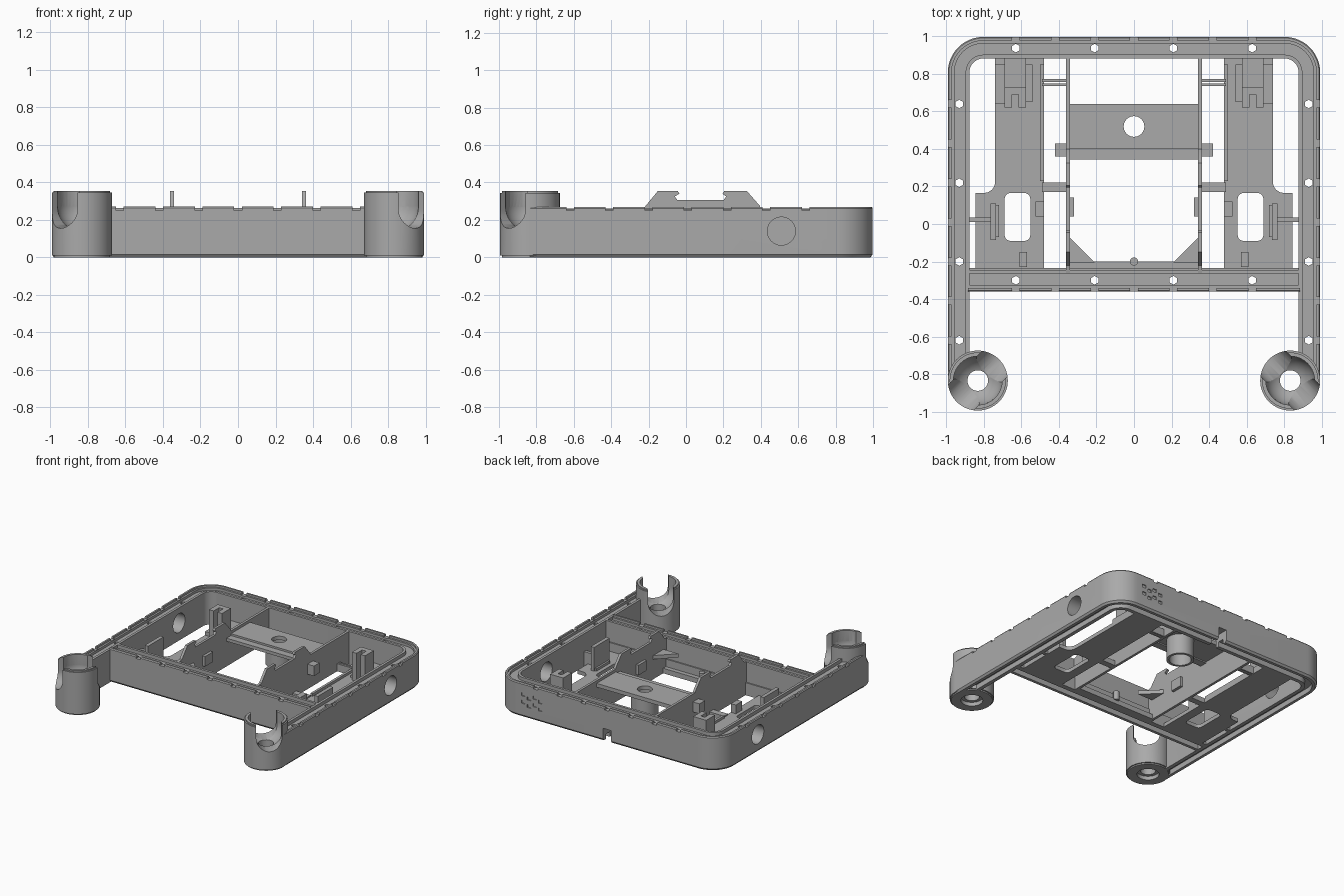
import bpy, bmesh, math
from mathutils import Vector, Matrix

if "Cube" in bpy.data.objects:
    bpy.data.objects.remove(bpy.data.objects["Cube"])

GREY = (0.4, 0.4, 0.4, 1)
mat = bpy.data.materials.new("matte grey plastic")
mat.use_nodes = True
mat.diffuse_color = GREY
mat.node_tree.nodes["Principled BSDF"].inputs["Base Color"].default_value = GREY


def finish(name, bm):
    bmesh.ops.recalc_face_normals(bm, faces=bm.faces)
    mesh = bpy.data.meshes.new(name)
    bm.to_mesh(mesh)
    bm.free()
    mesh.materials.append(mat)
    ob = bpy.data.objects.new(name, mesh)
    bpy.context.collection.objects.link(ob)
    return ob


def add_box(bm, x0, x1, y0, y1, z0, z1):
    m = Matrix.Translation(((x0 + x1) / 2, (y0 + y1) / 2, (z0 + z1) / 2))
    bmesh.ops.create_cube(bm, size=1, matrix=m @ Matrix.Diagonal((x1 - x0, y1 - y0, z1 - z0, 1)))


def add_rod(bm, p, q, r, n=48):
    p, q = Vector(p), Vector(q)
    rot = (q - p).to_track_quat('Z', 'Y').to_matrix().to_4x4()
    bmesh.ops.create_cone(bm, cap_ends=True, segments=n, radius1=r, radius2=r,
                          depth=(q - p).length, matrix=Matrix.Translation((p + q) / 2) @ rot)


def add_prism(bm, points, direction):
    face = bm.faces.new([bm.verts.new(p) for p in points])
    ext = bmesh.ops.extrude_face_region(bm, geom=[face])
    bmesh.ops.translate(bm, vec=direction, verts=[v for v in ext["geom"] if isinstance(v, bmesh.types.BMVert)])


def boxes(name, specs, mirror=True):
    bm = bmesh.new()
    for x0, x1, y0, y1, z0, z1 in specs:
        add_box(bm, x0, x1, y0, y1, z0, z1)
        if mirror:
            add_box(bm, -x1, -x0, y0, y1, z0, z1)
    return finish(name, bm)


def cut(ob, *builders):
    """Subtract each solid drawn by the builders, one after the other."""
    for build in builders:
        bm = bmesh.new()
        build(bm)
        tool = finish("cutter", bm)
        tool.hide_render = True
        mod = ob.modifiers.new("cut", 'BOOLEAN')
        mod.operation, mod.solver, mod.object = 'DIFFERENCE', 'EXACT', tool
        bpy.context.view_layer.objects.active = ob
        bpy.ops.object.modifier_apply(modifier=mod.name)
        bpy.data.objects.remove(tool)
    return ob


def sweep(name, path, normals, section):
    """Carry a (depth, height) section along a flat path."""
    bm = bmesh.new()
    rings = [[bm.verts.new((p[0] + n[0] * d, p[1] + n[1] * d, z)) for d, z in section]
             for p, n in zip(path, normals)]
    k = len(section)
    for a, b in zip(rings, rings[1:]):
        for i in range(k):
            bm.faces.new((a[i], a[(i + 1) % k], b[(i + 1) % k], b[i]))
    bm.faces.new(rings[0])
    bm.faces.new(rings[-1])
    return finish(name, bm)


# Rail section: chamfered foot, groove below, stepped groove on top
SECTION = [(0, .015), (.012, 0), (.035, 0), (.035, .04), (.085, .04), (.085, 0), (.115, 0),
           (.115, .262), (.095, .262), (.095, .235), (.035, .235), (.035, .255),
           (.02, .255), (.02, .27), (.006, .27), (0, .262)]
W, R = .993, .19
CUP_X, CUP_Y = .833, -.835

# U-shaped outer frame
path, normals = [(-W, CUP_Y)], [(1, 0)]
for cx, start in ((-W + R, math.pi), (W - R, math.pi / 2)):
    for i in range(13):
        a = start - i * math.pi / 24
        path.append((cx + R * math.cos(a), .998 - R + R * math.sin(a)))
        normals.append((-math.cos(a), -math.sin(a)))
path.append((W, CUP_Y))
normals.append((-1, 0))
frame = sweep("outer_frame", path, normals, SECTION)
front_bar = sweep("front_crossbar", [(-.885, -.36), (.885, -.36)], [(0, 1)] * 2, SECTION)

STEPS = [i * .21 for i in range(-3, 4)]
HOLES = [-.63, -.21, .21, .63]


def rim_notches(bm):
    for t in STEPS:
        add_box(bm, t - .02, t + .02, .96, 1.02, .25, .3)
        for s in (-1, 1):
            add_box(bm, s * .99 - .03, s * .99 + .03, t - .01, t + .03, .25, .3)


def screw_holes(bm):
    for t in HOLES:
        add_rod(bm, (t, .938, -.1), (t, .938, .4), .023, 6)
        for s in (-1, 1):
            add_rod(bm, (s * .932, t + .01, -.1), (s * .932, t + .01, .4), .023, 6)


def side_ports(bm):
    for s in (-1, 1):
        add_rod(bm, (s * .8, .51, .14), (s * 1.1, .51, .14), .075)


def cable_notch(bm):
    add_box(bm, -.035, .035, .8, 1.1, -.1, .1)


def vent_slots(bm):
    for i in range(4):
        for j in range(2):
            x, z = .59 + .05 * i, .1 + .06 * j + .02 * (i % 2)
            add_box(bm, x - .016, x + .016, .99, 1.05, z - .012, z + .012)


def bar_notches(bm):
    for t in STEPS:
        add_box(bm, t - .02, t + .02, -.4, -.322, .25, .3)


def bar_holes(bm):
    for t in HOLES:
        add_rod(bm, (t, -.3, -.1), (t, -.3, .4), .023, 6)


# Cup cavity: round bowl, diagonal U slot, drain hole and counterbore
def cup_cutters(s):
    c = Vector((s * CUP_X, CUP_Y, 0))
    along = Vector((s, -1, 0)).normalized() * .24
    side = Vector((s, 1, 0)).normalized() * .095
    up = Vector((0, 0, .25))

    def bowl(bm):
        bmesh.ops.create_uvsphere(bm, u_segments=40, v_segments=20, radius=.13,
                                  matrix=Matrix.Translation(c + Vector((0, 0, .27))))

    def well(bm):
        add_rod(bm, c + Vector((0, 0, .27)), c + Vector((0, 0, .5)), .13, 40)

    def slot(bm):
        arc = [side * math.cos(a) + up - Vector((0, 0, .095 * math.sin(a)))
               for a in (math.pi * i / 16 for i in range(17))]
        arc += [up - side + Vector((0, 0, .2)), up + side + Vector((0, 0, .2))]
        add_prism(bm, [c - along + p for p in arc], along * 2)

    def drain(bm):
        add_rod(bm, c - up, c + up, .055, 32)

    def counterbore(bm):
        add_rod(bm, c - up, c + Vector((0, 0, .03)), .08, 32)
    return bowl, well, slot, drain, counterbore


cut(frame, rim_notches, screw_holes, side_ports, cable_notch, vent_slots)
cut(front_bar, bar_notches, bar_holes)
for s, label in ((-1, "right"), (1, "left")):
    bm = bmesh.new()
    add_rod(bm, (s * CUP_X, CUP_Y, 0), (s * CUP_X, CUP_Y, .355), .16, 64)
    rims = [e for e in bm.edges if abs(e.verts[0].co.z - e.verts[1].co.z) < .01]
    bmesh.ops.bevel(bm, geom=rims, offset=.01, segments=2, affect='EDGES')
    cut(finish(label + "_corner_cup", bm), *cup_cutters(s))
    cut(frame, *cup_cutters(s))

# Floor trays with a filleted step and a rounded window
for s, label in ((-1, "right"), (1, "left")):
    outline = [(.48, -.25), (.845, -.25), (.845, .165), (.80, .165)]
    outline += [(.80 - .06 * math.sin(a), .225 - .06 * math.cos(a)) for a in (.4, .8, 1.2, 1.57)]
    outline += [(.74, .89), (.48, .89)]
    bm = bmesh.new()
    add_prism(bm, [(s * x, y, 0) for x, y in outline], (0, 0, .03))

    def window(bm):
        corners = ((.66, .135, 0), (.583, .135, 1), (.583, -.06, 2), (.66, -.06, 3))
        pts = [(s * (x + .03 * math.cos(a)), y + .03 * math.sin(a), -.1) for x, y, q in corners
               for a in (math.pi / 2 * (q + i / 5) for i in range(6))]
        add_prism(bm, pts, (0, 0, .3))
    cut(finish(label + "_floor_tray", bm), window)

# Central walls with hooked rail profile
PROFILE = [(-.26, 0), (.89, 0), (.89, .262), (.4, .262), (.395, .275), (.325, .355), (.205, .355),
           (.195, .34), (.215, .325), (.2, .305), (-.045, .305), (-.06, .325), (-.035, .34),
           (-.045, .355), (-.15, .355), (-.22, .27), (-.26, .262)]
for s, label in ((-1, "right"), (1, "left")):
    bm = bmesh.new()
    add_prism(bm, [(s * .342, y, z) for y, z in PROFILE], (s * .02, 0, 0))
    finish(label + "_centre_wall", bm)

# Bridge plate with a tube hanging under it
bridge = boxes("bridge_plate", [(-.36, .36, .4, .64, .21, .24), (-.36, .36, .345, .405, .2, .225)], False)
bm = bmesh.new()
add_rod(bm, (0, .52, .05), (0, .52, .215), .1)
tube = finish("bridge_tube", bm)
for ob in (bridge, tube):
    cut(ob, lambda bm: add_rod(bm, (0, .52, -.1), (0, .52, .4), .055 if ob is bridge else .08))

# Corner gussets and front sill of the central bay
bm = bmesh.new()
for s in (-1, 1):
    add_prism(bm, [(s * .345, -.07, .16), (s * .21, -.205, .16), (s * .345, -.205, .16)], (0, 0, .03))
add_rod(bm, (0, -.2, .03), (0, -.2, .1), .022, 16)
finish("corner_gussets", bm)
boxes("front_sill", [(-.36, .36, -.255, -.2, 0, .04), (-.88, .88, -.25, -.235, 0, .1)], False)

# Small struts, rails, clips and forked posts
boxes("cross_struts", [(.35, .49, .735, .75, 0, .06), (.35, .49, .758, .772, 0, .06),
                       (.35, .49, .17, .22, 0, .04), (.76, .89, .01, .035, 0, .12)])
boxes("tray_rails", [(.48, .5, .23, .85, .02, .05), (.69, .74, .64, .85, .02, .06),
                     (.54, .58, .65, .85, .02, .05), (.57, .61, -.23, -.15, .02, .07)])
boxes("wall_clips", [(.36, .42, .36, .43, .12, .2), (.48, .525, .04, .12, .02, .1),
                     (.32, .345, .04, .14, .12, .2)])
boxes("side_tabs", [(.735, .765, -.085, .11, .02, .22), (.72, .74, -.07, .1, .02, .05)])
boxes("forked_posts", [(.575, .615, .62, .7, .02, .255), (.65, .69, .62, .7, .02, .255),
                       (.575, .69, .69, .73, .02, .255), (.575, .69, .73, .89, .02, .07)])

# Smooth shading with sharp edges kept
for ob in bpy.context.collection.objects:
    if ob.type == 'MESH' and mat.name in ob.data.materials:
        bpy.ops.object.select_all(action='DESELECT')
        ob.select_set(True)
        bpy.context.view_layer.objects.active = ob
        bpy.ops.object.shade_smooth_by_angle(angle=math.radians(30))
